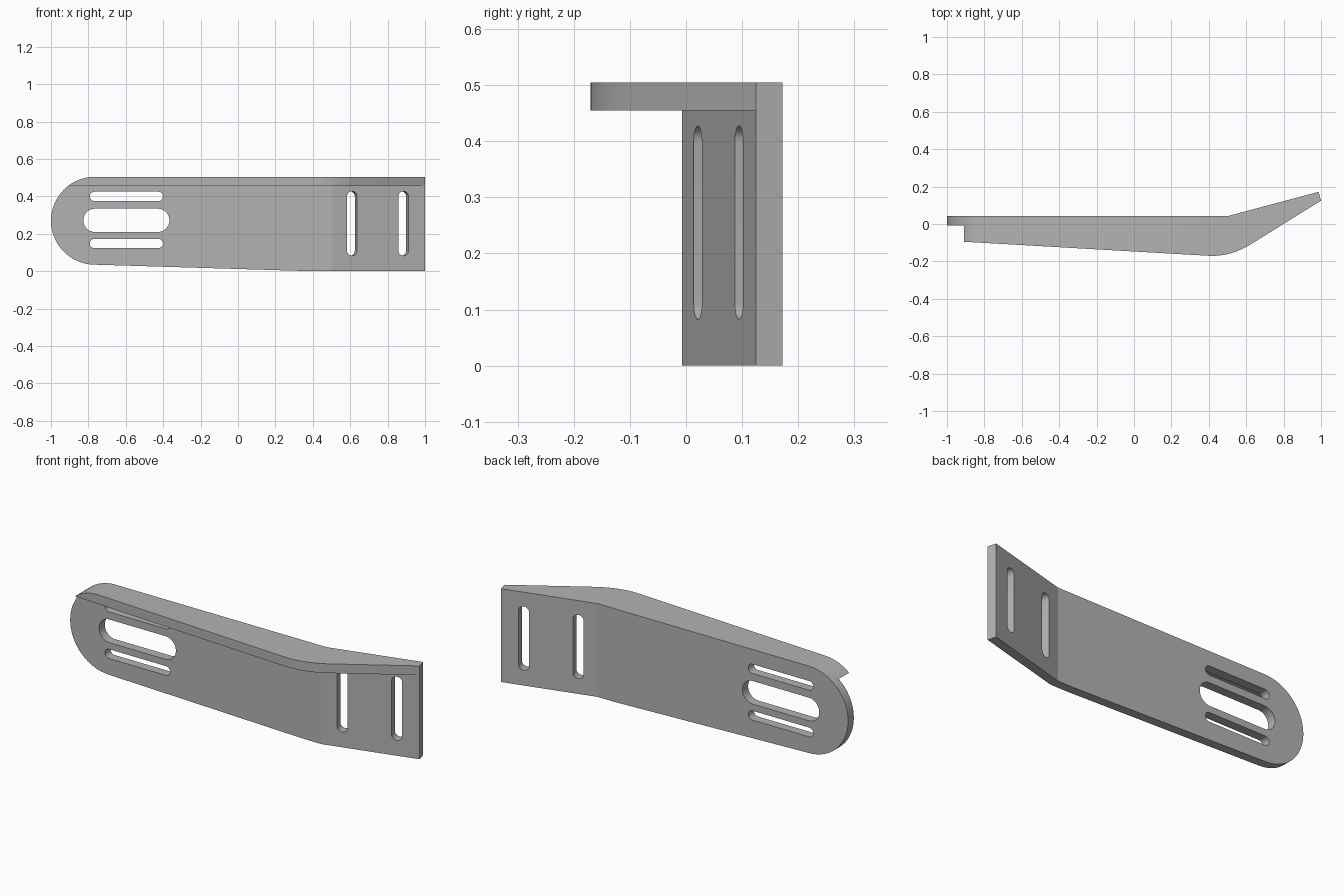
import bpy, bmesh
from math import sin, cos, pi, atan2
from mathutils import Vector

cube = bpy.data.objects.get("Cube")
if cube:
    bpy.data.objects.remove(cube, do_unlink=True)

BASE, TOP, FLANGE_UNDER = 0.0, 0.505, 0.455
BEND = atan2(0.132, 0.485)

grey = bpy.data.materials.new("plain grey")
grey.use_nodes = True
grey.diffuse_color = (0.45, 0.45, 0.45, 1)
grey.node_tree.nodes["Principled BSDF"].inputs["Base Color"].default_value = grey.diffuse_color


def prism(name, points, axis, low, high):
    """Extrude a closed 2D outline along y or z."""
    place = (lambda a, b, h: (a, b, h)) if axis == "z" else (lambda a, b, h: (a, h, b))
    bm = bmesh.new()
    face = bm.faces.new([bm.verts.new(place(a, b, low)) for a, b in points])
    new = bmesh.ops.extrude_face_region(bm, geom=[face])["geom"]
    bmesh.ops.translate(bm, vec=place(0, 0, high - low),
                        verts=[v for v in new if isinstance(v, bmesh.types.BMVert)])
    bmesh.ops.recalc_face_normals(bm, faces=bm.faces)
    mesh = bpy.data.meshes.new(name)
    bm.to_mesh(mesh)
    bm.free()
    mesh.materials.append(grey)
    obj = bpy.data.objects.new(name, mesh)
    bpy.context.collection.objects.link(obj)
    return obj


def arc(cx, cy, radius, start, steps=20):
    """Half circle, counter-clockwise from the start angle."""
    return [(cx + radius * cos(start + pi * i / steps),
             cy + radius * sin(start + pi * i / steps)) for i in range(steps + 1)]


def slot(cx, cz, length, width, upright=False):
    r, half = width / 2, (length - width) / 2
    if upright:
        pts = arc(cx, cz + half, r, 0) + arc(cx, cz - half, r, pi)
    else:
        pts = arc(cx - half, cz, r, pi / 2) + arc(cx + half, cz, r, -pi / 2)
    return prism("slot_cutter", pts, "y", -0.08, 0.12)


def combine(target, tool, operation):
    """Apply a boolean and drop the tool object."""
    tool.hide_render = True
    mod = target.modifiers.new("combine", "BOOLEAN")
    mod.operation, mod.solver, mod.object = operation, "EXACT", tool
    bpy.context.view_layer.update()
    bpy.context.view_layer.objects.active = target
    bpy.ops.object.modifier_apply(modifier=mod.name)
    bpy.data.objects.remove(tool, do_unlink=True)


# Bent plate, drawn in plan and left oversize for trimming
bracket = prism("bent_bracket", [(-1.1, -0.007), (0.505, -0.007), (1, 0.125), (0.987, 0.172),
                                 (0.5, 0.042), (-1.1, 0.042)], "z", -0.1, 0.6)

# Top flange with a rounded outer corner
a, b, c = Vector((0.40, -0.17)), Vector((0.518, -0.176)), Vector((0.63, -0.105))
curve = [tuple(a * (1 - t) ** 2 + b * 2 * t * (1 - t) + c * t * t)
         for t in (i / 12 for i in range(13))]
flange = prism("top_flange", [(-0.96, -0.092)] + curve +
               [(1, 0.125), (0.97, 0.14), (0.503, 0.017), (-0.96, 0.017)],
               "z", FLANGE_UNDER, 0.6)
combine(bracket, flange, "UNION")

# Trim both to the front outline: round end, tapered underside
outline = prism("outline_cutter", arc(-0.765, 0.27, 0.235, pi / 2, 32) +
                [(0.40, BASE), (1.1, BASE), (1.1, TOP)], "y", -0.4, 0.4)
combine(bracket, outline, "INTERSECT")

# Lengthwise slots in the round end
for z, length, width in ((0.40, 0.39, 0.05), (0.272, 0.46, 0.125), (0.148, 0.39, 0.05)):
    combine(bracket, slot(-0.597, z, length, width), "DIFFERENCE")

# Upright slots, square to the bent end
for x, y in ((0.61, 0.021), (0.885, 0.094)):
    cutter = slot(0, 0.255, 0.345, 0.056, upright=True)
    cutter.location = (x, y, 0)
    cutter.rotation_euler.z = BEND
    combine(bracket, cutter, "DIFFERENCE")

# Smooth arcs, crisp bends
bpy.ops.object.select_all(action="DESELECT")
bracket.select_set(True)
bpy.context.view_layer.objects.active = bracket
bpy.ops.object.shade_smooth_by_angle(angle=pi / 15)
